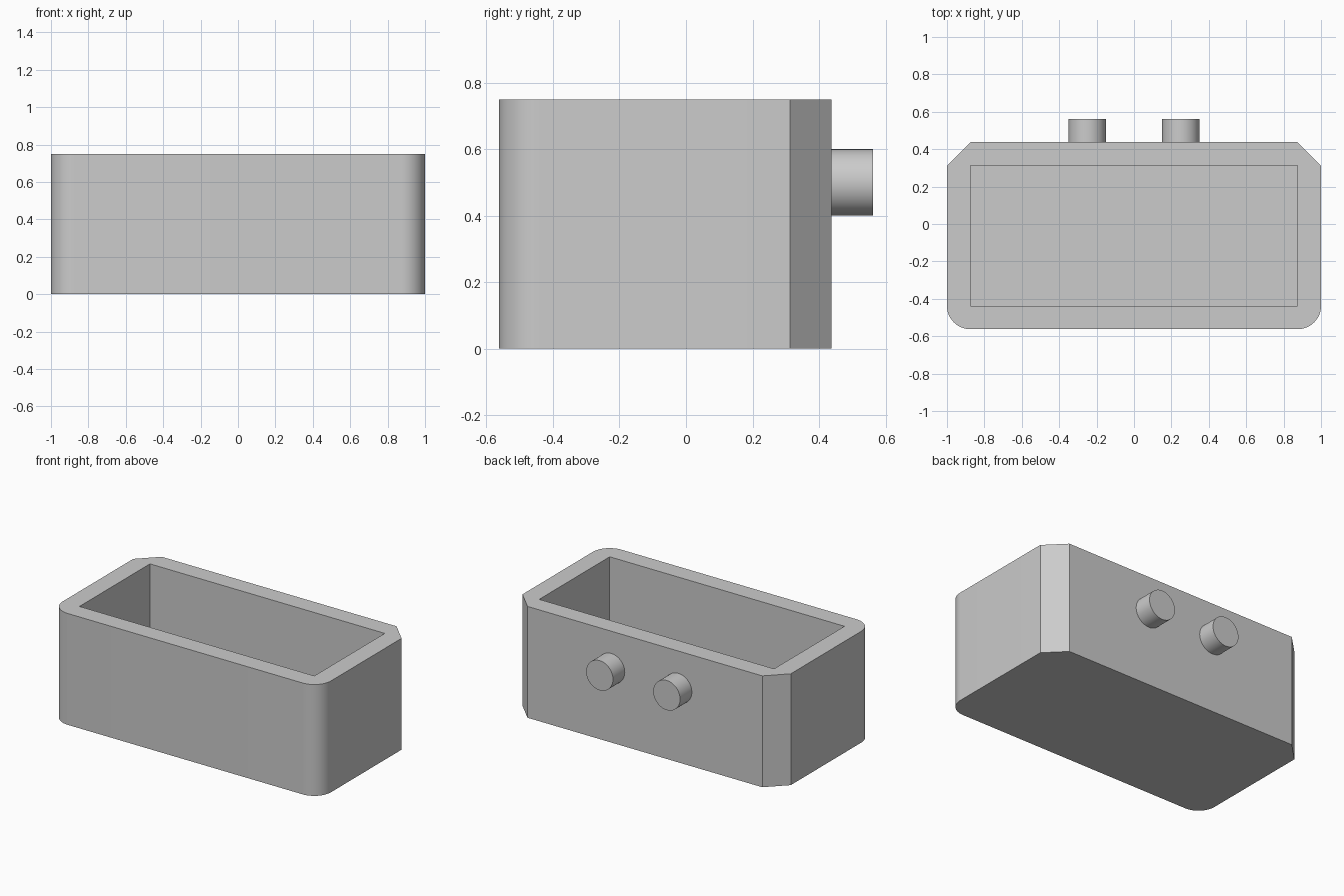
import bpy, bmesh, math

cube = bpy.data.objects.get("Cube")
if cube:
    bpy.data.objects.remove(cube, do_unlink=True)

grey = bpy.data.materials.new("light_grey")
grey.use_nodes = True
colour = (0.6, 0.6, 0.6, 1)
grey.diffuse_color = colour
grey.node_tree.nodes["Principled BSDF"].inputs["Base Color"].default_value = colour

WALL = 0.125
WIDTH, DEPTH, HEIGHT = 2.0, 1.0, 0.75
MID_Y = -0.0625


def box(name, size, centre):
    bpy.ops.mesh.primitive_cube_add(size=1, location=centre)
    ob = bpy.context.object
    ob.name = name
    ob.scale = size
    bpy.ops.object.transform_apply(location=True, scale=True)
    return ob


def finish(ob):
    ob.data.materials.clear()
    ob.data.materials.append(grey)
    bpy.ops.object.select_all(action="DESELECT")
    ob.select_set(True)
    bpy.context.view_layer.objects.active = ob
    bpy.ops.object.shade_smooth_by_angle(angle=math.radians(30))


# Body: rounded front corners, chamfered back corners
body = box("body", (WIDTH, DEPTH, HEIGHT), (0, MID_Y, HEIGHT / 2))
bm = bmesh.new()
bm.from_mesh(body.data)
for side, segments in ((-1, 12), (1, 1)):
    corners = [e for e in bm.edges
               if abs(e.verts[0].co.z - e.verts[1].co.z) > 0.5
               and all((v.co.y - MID_Y) * side > 0.49 and abs(v.co.x) > 0.99
                       for v in e.verts)]
    bmesh.ops.bevel(bm, geom=corners, offset=WALL, segments=segments,
                    profile=0.5, affect="EDGES")
bm.to_mesh(body.data)
bm.free()

# Square-cornered cavity, open at the top
cavity = box("cavity_cutter", (WIDTH - 2 * WALL, DEPTH - 2 * WALL, HEIGHT),
             (0, MID_Y, HEIGHT / 2 + WALL))
cavity.hide_render = True
cut = body.modifiers.new("cavity", "BOOLEAN")
cut.operation = "DIFFERENCE"
cut.solver = "EXACT"
cut.object = cavity
bpy.context.view_layer.objects.active = body
bpy.ops.object.modifier_apply(modifier=cut.name)
bpy.data.objects.remove(cavity, do_unlink=True)
finish(body)

# Two round pegs on the back wall
for name, x in (("left_peg", 0.25), ("right_peg", -0.25)):
    bpy.ops.mesh.primitive_cylinder_add(
        vertices=48, radius=0.1, depth=0.145, location=(x, 0.49, 0.5),
        rotation=(math.pi / 2, 0, 0))
    peg = bpy.context.object
    peg.name = name
    finish(peg)
